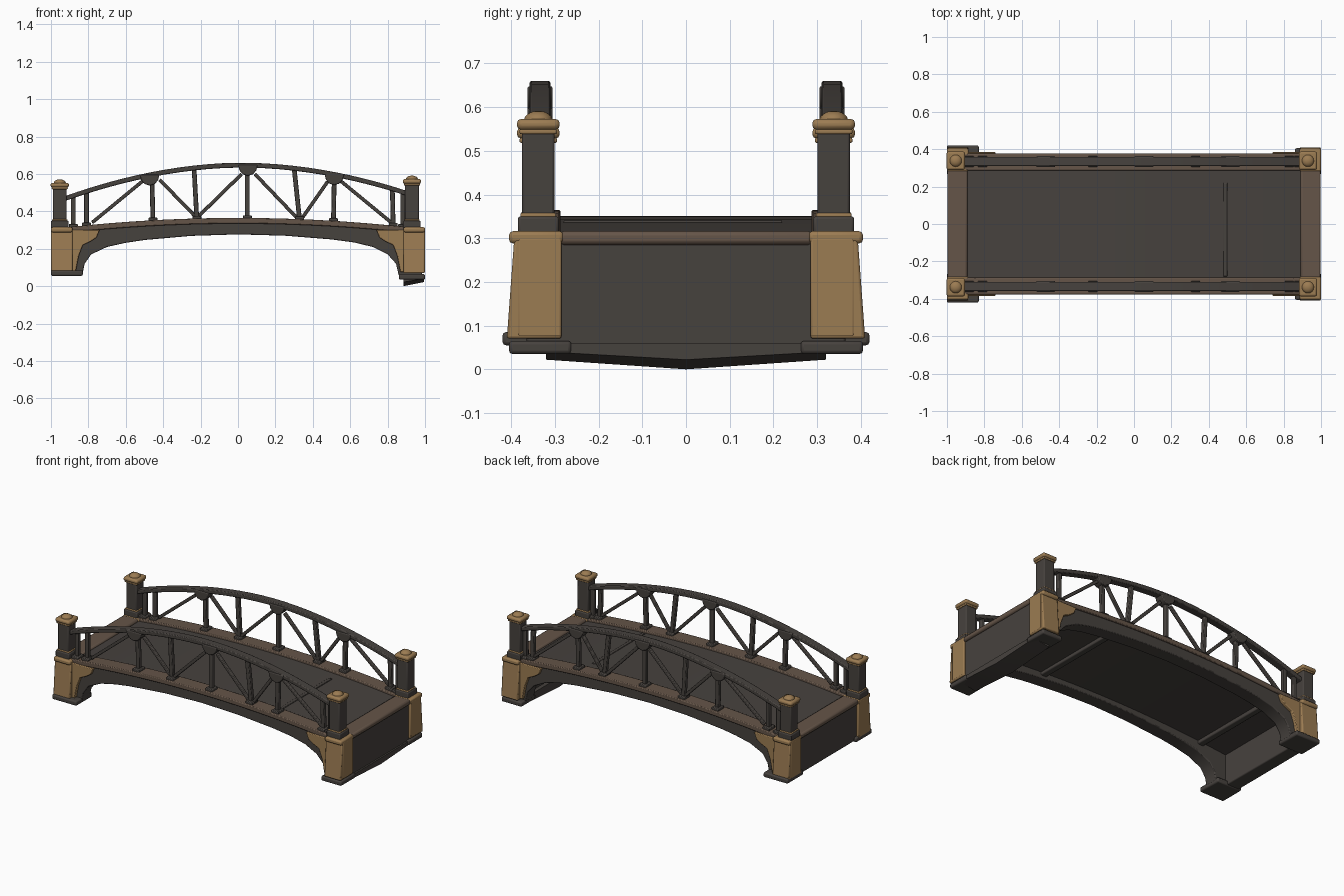
import bpy, bmesh, math
from mathutils import Vector

cube = bpy.data.objects.get("Cube")
if cube:
    bpy.data.objects.remove(cube, do_unlink=True)


def material(name, rgb):
    m = bpy.data.materials.new(name)
    m.use_nodes = True
    m.diffuse_color = (*rgb, 1)
    m.node_tree.nodes["Principled BSDF"].inputs["Base Color"].default_value = (*rgb, 1)
    return m


STONE = material("dark stone", (0.062, 0.054, 0.048))
GOLD = material("aged gold", (0.33, 0.20, 0.085))
BROWN = material("copper brown", (0.13, 0.09, 0.065))
parts = []


def finish(name, bm, mat, bevel):
    bmesh.ops.recalc_face_normals(bm, faces=bm.faces)
    mesh = bpy.data.meshes.new(name)
    bm.to_mesh(mesh)
    bm.free()
    mesh.materials.append(mat)
    ob = bpy.data.objects.new(name, mesh)
    bpy.context.collection.objects.link(ob)
    if bevel:
        mod = ob.modifiers.new("Soft edges", 'BEVEL')
        mod.width, mod.segments, mod.limit_method = bevel, 2, 'ANGLE'
        mod.angle_limit = math.radians(40)
    parts.append(ob)
    return ob


def hull(name, points, mat, bevel=0.006):
    bm = bmesh.new()
    for p in points:
        bm.verts.new(p)
    bmesh.ops.convex_hull(bm, input=bm.verts)
    bmesh.ops.dissolve_limit(bm, angle_limit=0.01, verts=bm.verts, edges=bm.edges)
    return finish(name, bm, mat, bevel)


def box(name, x, y, z, mat, bevel=0.006):
    return hull(name, [(a, b, c) for a in x for b in y for c in z], mat, bevel)


def prism(name, outline, y0, y1, mat, bevel=0.005):
    """Extrude an x-z outline from y0 to y1."""
    bm = bmesh.new()
    face = bm.faces.new([bm.verts.new((x, y0, z)) for x, z in outline])
    out = bmesh.ops.extrude_face_region(bm, geom=[face])
    moved = [v for v in out["geom"] if isinstance(v, bmesh.types.BMVert)]
    bmesh.ops.translate(bm, verts=moved, vec=(0, y1 - y0, 0))
    return finish(name, bm, mat, bevel)


def bar(name, a, b, y, width, mat=STONE):
    """Square strut between two x-z points."""
    a, b = Vector(a), Vector(b)
    d = (b - a).normalized() * width / 2
    n = Vector((-d.y, d.x))
    return prism(name, [a + n, a - n, b - n, b + n], y - width / 2, y + width / 2, mat, 0.004)


def deck_z(x):
    return 0.365 - 0.06 * x * x


def band(name, x0, x1, top, bottom, y0, y1, mat, height=deck_z):
    xs = [x0 + (x1 - x0) * i / 24 for i in range(25)]
    upper = [(x, height(x) + top) for x in xs]
    lower = [(x, height(x) + bottom) for x in reversed(xs)]
    return prism(name, upper + lower, y0, y1, mat)


def rail_z(x):
    return 0.66 - 0.195 * abs(x + 0.01) ** 1.9 + 0.015 * x


# Walking deck, its ridge and the ribs beneath
band("deck", -0.91, 0.91, -0.014, -0.06, -0.295, 0.295, STONE)
box("deck_ridge", (0.478, 0.5), (-0.28, 0.22), (0.325, 0.341), STONE, 0.003)
for x in (-0.72, 0.42):
    z = deck_z(x) - 0.06
    box("deck_rib", (x - 0.02, x + 0.02), (-0.29, 0.29), (z - 0.02, z + 0.01), STONE)

# End walls, end sills and the sagging footing
box("right_end_wall", (-0.985, -0.9), (-0.3, 0.3), (0.06, 0.295), STONE)
box("left_end_wall", (0.91, 0.985), (-0.3, 0.3), (0.05, 0.295), STONE)
hull("sagging_footing", [(x, y, z) for y in (-0.32, 0.32)
                         for x, z in ((0.885, 0.022), (0.885, 0.06), (0.995, 0.04), (0.995, 0.06))]
     + [(0.885, 0, 0), (0.995, 0, 0.022)], STONE, 0)
for s in (-1, 1):
    box("end_sill", (s * 0.89, s * 0.998), (-0.29, 0.29), (0.285, 0.316), BROWN, 0.01)

# Arch underside, then the girder closes it along the deck
arch = [(-0.83, 0.07), (-0.82, 0.12), (-0.785, 0.17), (-0.7, 0.21), (-0.6, 0.232),
        (-0.5, 0.247), (-0.25, 0.269), (0, 0.277), (0.25, 0.27), (0.5, 0.25), (0.62, 0.234),
        (0.72, 0.21), (0.8, 0.17), (0.845, 0.12), (0.86, 0.055)]
girder_top = [(0.985 - 1.97 * i / 24, deck_z(0.985 - 1.97 * i / 24) - 0.025) for i in range(25)]
girder = arch + [(0.985, 0.055)] + girder_top + [(-0.985, 0.07)]

quoin = [(-1, 0.075), (-1, 0.3), (-0.74, 0.3), (-0.757, 0.26), (-0.79, 0.238),
         (-0.83, 0.22), (-0.852, 0.16), (-0.868, 0.075)]

struts = [((-0.78, 0.34), (-0.5, 0.57)), ((-0.42, 0.57), (-0.225, 0.37)),
          ((-0.215, 0.37), (0.02, 0.6)), ((0.09, 0.6), (0.32, 0.36)),
          ((0.34, 0.36), (0.48, 0.56)), ((0.54, 0.57), (0.82, 0.34))]
balusters = [(-0.88, -0.88), (-0.81, -0.81), (-0.455, -0.46), (-0.22, -0.235), (0.05, 0.05),
             (0.33, 0.3), (0.51, 0.515), (0.83, 0.825), (0.88, 0.88)]


def corner_post(s, e):
    """Corner pier, post and cap; e is -1 or 1 along x, s along y."""
    lift = 0.02 if e > 0 else 0
    cx = 0.93 if e > 0 else -0.953
    cy = s * 0.338
    wide = 0.405 if e > 0 else 0.42

    def block(name, half, z, mat, bevel=0.006):
        return box(name, (cx - half, cx + half), (cy - half, cy + half), z, mat, bevel)

    # Gold pier, flared at its outer corner
    prism("pier_cladding", [(-e * x, z) for x, z in quoin], s * 0.285, s * 0.385, GOLD, 0.004)
    hull("pier_corner", [(e * x, s * y, z) for x in (0.885, 0.999)
                         for y, z in ((0.285, 0.07), (0.285, 0.3), (0.41, 0.07),
                                      (0.393, 0.2), (0.393, 0.3))], GOLD)
    box("pier_ledge", (e * 0.885, e), (s * 0.28, s * 0.405), (0.288, 0.316), GOLD, 0.009)
    box("pier_foot", (e * (0.86 if e > 0 else 0.83), e), (s * 0.262, s * wide),
        (0.055 - lift, 0.085 - lift), STONE, 0.008)
    # Post with collar and rounded cap
    block("post_plinth", 0.047, (0.31, 0.35), STONE)
    block("post_band", 0.041, (0.343, 0.358), GOLD, 0.004)
    block("post", 0.037, (0.34, 0.535 + lift), STONE)
    block("post_collar", 0.043, (0.518 + lift, 0.53 + lift), GOLD, 0.004)
    block("post_cap", 0.049, (0.528 + lift, 0.553 + lift), GOLD, 0.01)
    bm = bmesh.new()
    bmesh.ops.create_uvsphere(bm, u_segments=16, v_segments=8, radius=0.033)
    bmesh.ops.scale(bm, verts=bm.verts, vec=(1, 1, 0.65))
    bmesh.ops.translate(bm, verts=bm.verts, vec=(cx, cy, 0.55 + lift))
    finish("post_finial", bm, GOLD, 0)


for s in (-1, 1):
    # Side girder and curb
    prism("arch_girder", girder, s * 0.28, s * 0.365, STONE)
    band("curb", -0.93, 0.93, 0, -0.03, s * 0.287, s * 0.376, BROWN)
    for e in (-1, 1):
        corner_post(s, e)
    # Railing
    y = s * 0.334
    band("handrail", -0.93, 0.91, 0, -0.026, s * 0.31, s * 0.358, STONE, rail_z)
    for low, high in balusters:
        bar("baluster", (low, deck_z(low) - 0.01), (high, rail_z(high) - 0.012), y, 0.025)
        z = deck_z(low)
        box("baluster_shoe", (low - 0.024, low + 0.024), (y - 0.03, y + 0.03),
            (z - 0.005, z + 0.014), STONE, 0.004)
    for a, b in struts:
        bar("diagonal_strut", a, b, y, 0.019)
    # Gusset plates under the handrail
    for x in (-0.472, 0.053, 0.515):
        z = rail_z(x) - 0.012
        outline = [(x + 0.052 * math.cos(t * math.pi / 6), z - 0.058 * math.sin(t * math.pi / 6))
                   for t in range(7)]
        prism("gusset", outline, y - 0.029, y + 0.029, STONE)

# Smooth shading with crisp edges
bpy.ops.object.select_all(action='DESELECT')
for ob in parts:
    ob.select_set(True)
bpy.context.view_layer.objects.active = parts[0]
bpy.ops.object.shade_smooth_by_angle(angle=math.radians(35))
